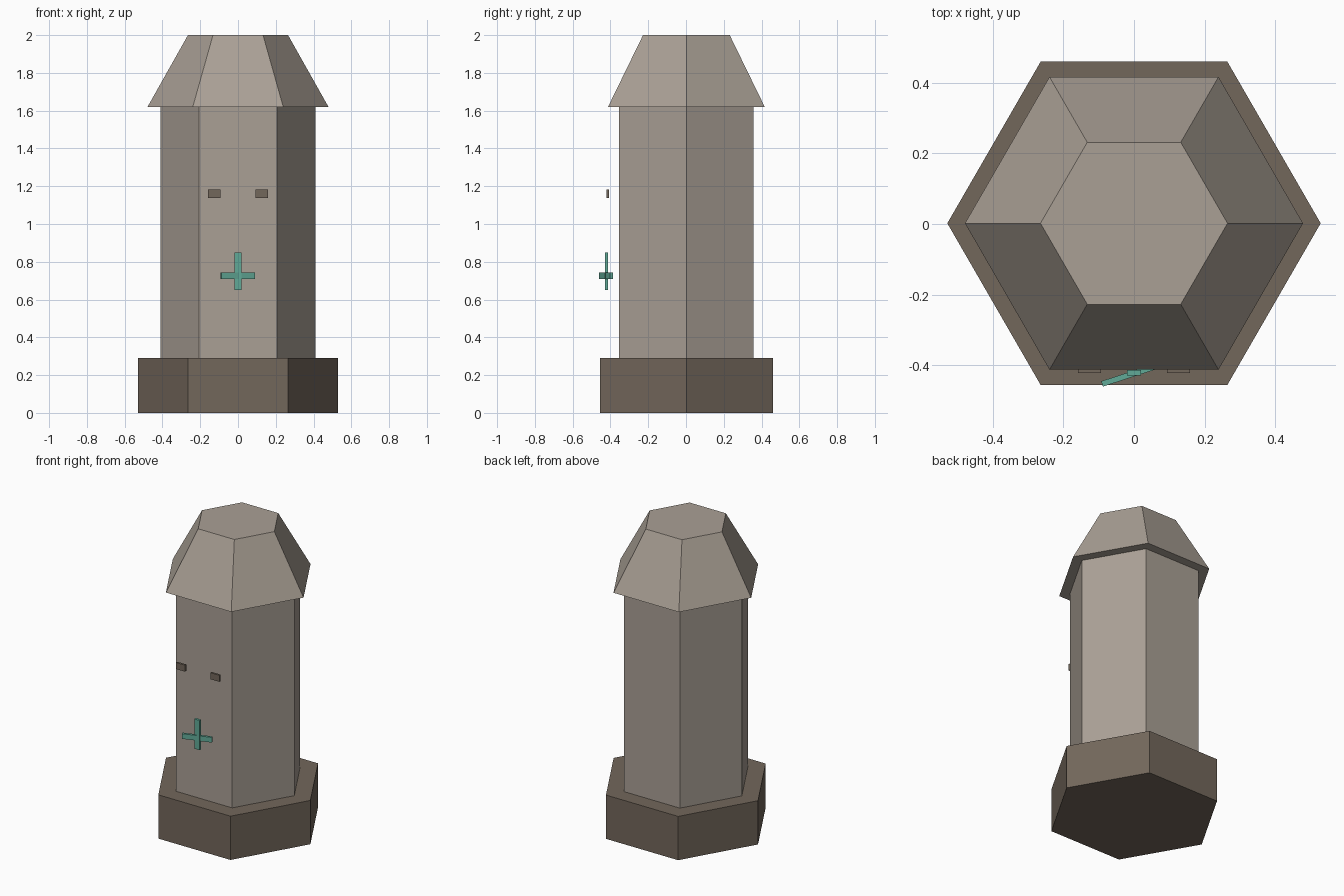
import bpy
from math import radians

if "Cube" in bpy.data.objects:
    bpy.data.objects.remove(bpy.data.objects["Cube"])

CY = 0.002  # the body sits slightly behind the origin


def material(name, rgb):
    m = bpy.data.materials.new(name)
    m.diffuse_color = (*rgb, 1)
    m.use_nodes = True
    m.node_tree.nodes["Principled BSDF"].inputs["Base Color"].default_value = m.diffuse_color
    return m


stone = material("stone", (0.40, 0.35, 0.30))
dark_stone = material("dark_stone", (0.17, 0.135, 0.105))
teal = material("teal", (0.12, 0.40, 0.31))


def hexagon(name, r_bottom, r_top, z0, z1, mat):
    # corners point along x, flat sides face front and back
    bpy.ops.mesh.primitive_cone_add(vertices=6, radius1=r_bottom, radius2=r_top,
                                    depth=z1 - z0, location=(0, CY, (z0 + z1) / 2),
                                    rotation=(0, 0, radians(30)))
    ob = bpy.context.object
    ob.name = name
    ob.data.materials.append(mat)


def box(name, loc, size, mat, turn=0):
    bpy.ops.mesh.primitive_cube_add(size=1, location=loc, rotation=(0, 0, radians(turn)))
    ob = bpy.context.object
    ob.name = name
    ob.scale = size
    ob.data.materials.append(mat)


# Hexagonal pillar
hexagon("base", 0.529, 0.529, 0, 0.29, dark_stone)
hexagon("shaft", 0.411, 0.411, 0.29, 1.62, stone)
hexagon("cap", 0.479, 0.265, 1.62, 2.0, stone)

# Eye slots in front of the shaft
for side, x in (("left", -0.126), ("right", 0.126)):
    box(side + "_eye", (x, -0.415, 1.16), (0.065, 0.014, 0.043), dark_stone)

# Cross mark with a slightly turned crossbar
box("cross_upright", (0, -0.422, 0.75), (0.039, 0.016, 0.197), teal)
box("cross_bar", (-0.001, -0.424, 0.727), (0.188, 0.016, 0.034), teal, turn=18)
